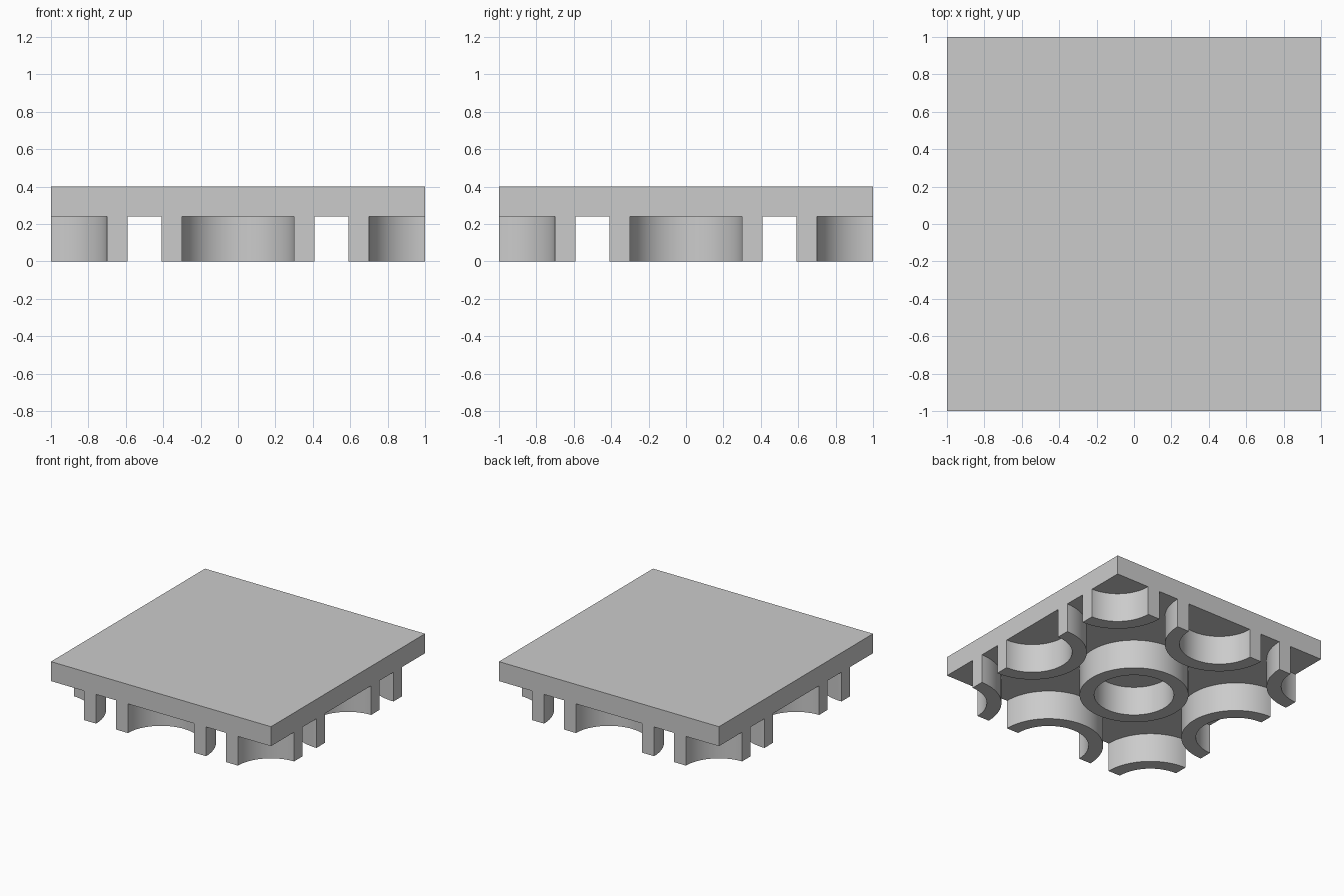
import bpy
import bmesh
from math import cos, sin, radians

PLATE_BOTTOM, PLATE_TOP = 0.24, 0.40
INNER, OUTER = 0.30, 0.41
SEGMENTS = 96  # sides of a full ring

cube = bpy.data.objects.get("Cube")
if cube:
    bpy.data.objects.remove(cube, do_unlink=True)

# Single grey material
grey = bpy.data.materials.new("plain grey")
grey.use_nodes = True
colour = (0.6, 0.6, 0.6, 1)
grey.diffuse_color = colour
grey.node_tree.nodes["Principled BSDF"].inputs["Base Color"].default_value = colour


def finish(bm, name):
    bmesh.ops.recalc_face_normals(bm, faces=bm.faces)
    mesh = bpy.data.meshes.new(name)
    bm.to_mesh(mesh)
    bm.free()
    mesh.materials.append(grey)
    obj = bpy.data.objects.new(name, mesh)
    bpy.context.collection.objects.link(obj)
    return obj


def ring(name, x, y, start, sweep):
    """Sweep a rectangular wall section around (x, y); partial rings get end caps."""
    bm = bmesh.new()
    steps = SEGMENTS * sweep // 360
    closed = sweep == 360
    section = [(INNER, 0), (OUTER, 0), (OUTER, PLATE_BOTTOM), (INNER, PLATE_BOTTOM)]
    rows = []
    for i in range(steps if closed else steps + 1):
        a = radians(start + sweep * i / steps)
        rows.append([bm.verts.new((x + r * cos(a), y + r * sin(a), z)) for r, z in section])
    pairs = list(zip(rows, rows[1:]))
    if closed:
        pairs.append((rows[-1], rows[0]))
    else:
        bm.faces.new(rows[0])
        bm.faces.new(rows[-1])
    for a, b in pairs:
        for k in range(4):
            n = (k + 1) % 4
            bm.faces.new((a[k], a[n], b[n], b[k]))
    obj = finish(bm, name)
    bpy.ops.object.select_all(action="DESELECT")
    obj.select_set(True)
    bpy.context.view_layer.objects.active = obj
    bpy.ops.object.shade_smooth_by_angle(angle=radians(30))


# Square top plate
bm = bmesh.new()
bmesh.ops.create_cube(bm, size=1)
bmesh.ops.scale(bm, vec=(2, 2, PLATE_TOP - PLATE_BOTTOM), verts=bm.verts)
bmesh.ops.translate(bm, vec=(0, 0, (PLATE_TOP + PLATE_BOTTOM) / 2), verts=bm.verts)
finish(bm, "top_plate")

# Full ring in the middle, half rings on the edges, quarter rings in the corners
ring("centre_ring", 0, 0, 0, 360)
for name, x, y, start in (("front", 0, -1, 0), ("right", -1, 0, -90),
                          ("back", 0, 1, 180), ("left", 1, 0, 90)):
    ring(name + "_half_ring", x, y, start, 180)
for name, x, y, start in (("front_right", -1, -1, 0), ("front_left", 1, -1, 90),
                          ("back_left", 1, 1, 180), ("back_right", -1, 1, 270)):
    ring(name + "_corner_ring", x, y, start, 90)
